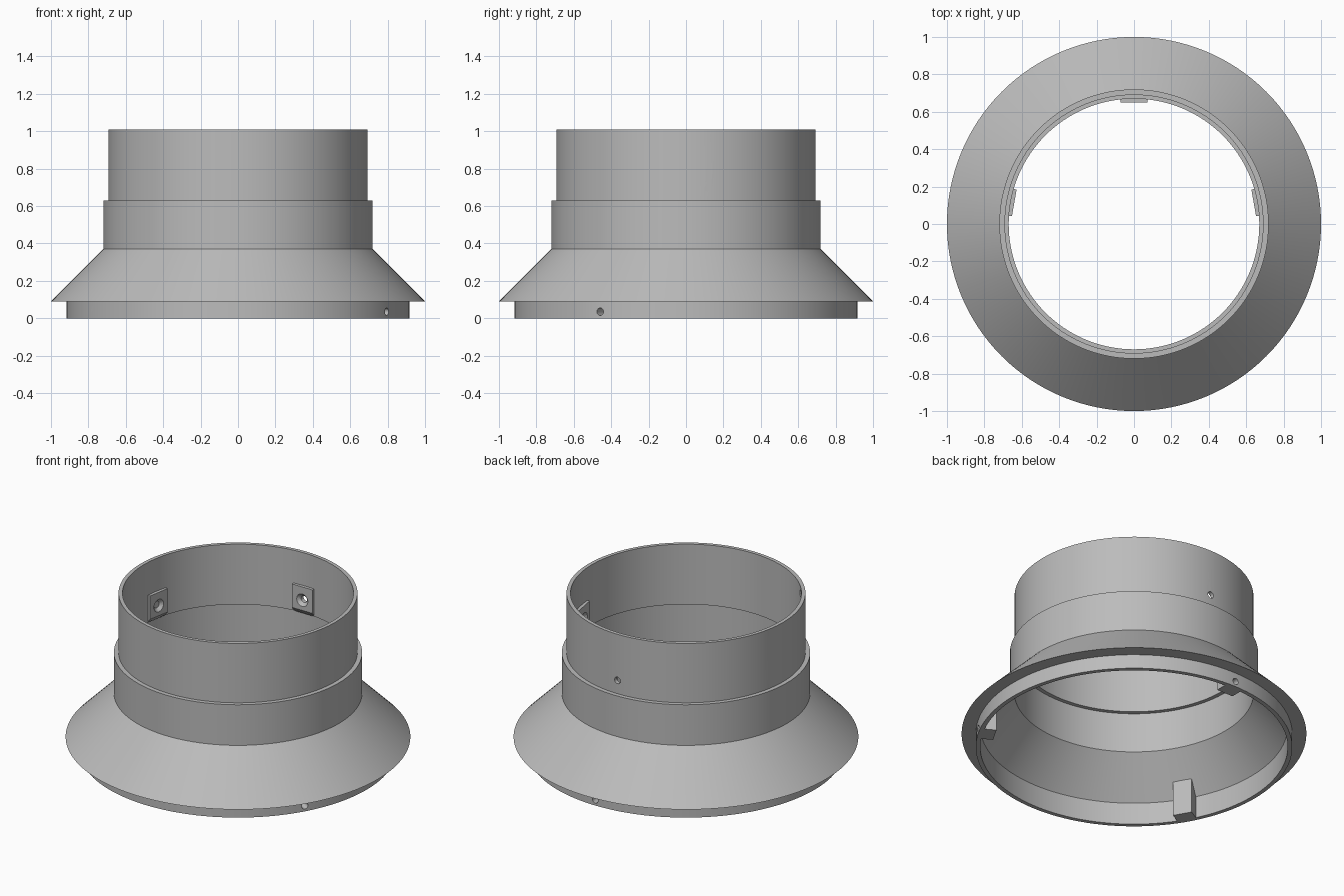
import bpy, bmesh, math
from mathutils import Matrix, Vector

if "Cube" in bpy.data.objects:
    bpy.data.objects.remove(bpy.data.objects["Cube"])

SEG = 128
grey = bpy.data.materials.new("plain grey")
grey.diffuse_color = (0.5, 0.5, 0.5, 1)
grey.use_nodes = True
grey.node_tree.nodes["Principled BSDF"].inputs["Base Color"].default_value = grey.diffuse_color


def finish(name, bm, mat=grey):
    bmesh.ops.recalc_face_normals(bm, faces=bm.faces)
    me = bpy.data.meshes.new(name)
    bm.to_mesh(me)
    bm.free()
    me.materials.append(mat)
    ob = bpy.data.objects.new(name, me)
    bpy.context.collection.objects.link(ob)
    return ob


def lathe(name, profile):
    """Closed (radius, z) profile spun round z."""
    bm = bmesh.new()
    rings = []
    for i in range(SEG):
        a = 2 * math.pi * i / SEG
        rings.append([bm.verts.new((r * math.cos(a), r * math.sin(a), z)) for r, z in profile])
    n = len(profile)
    for i in range(SEG):
        p, q = rings[i], rings[(i + 1) % SEG]
        for j in range(n):
            bm.faces.new((p[j], q[j], q[(j + 1) % n], p[(j + 1) % n]))
    return finish(name, bm)


def radial_prism(name, section, width, deg):
    """(radius, z) section extruded sideways, turned to an angle."""
    bm = bmesh.new()
    a, b = [[bm.verts.new((r, s * width / 2, z)) for r, z in section] for s in (-1, 1)]
    n = len(section)
    bm.faces.new(a)
    bm.faces.new(b)
    for j in range(n):
        bm.faces.new((a[j], a[(j + 1) % n], b[(j + 1) % n], b[j]))
    bm.transform(Matrix.Rotation(math.radians(deg), 4, 'Z'))
    return finish(name, bm)


def radial_pin(name, r_in, r_out, rad_in, rad_out, z, deg):
    """Cone or cylinder along a radius, used as a cutter."""
    bm = bmesh.new()
    bmesh.ops.create_cone(bm, cap_ends=True, segments=24, radius1=rad_in,
                          radius2=rad_out, depth=r_out - r_in)
    bm.transform(Matrix.Rotation(math.radians(deg), 4, 'Z')
                 @ Matrix.Translation(Vector(((r_in + r_out) / 2, 0, z)))
                 @ Matrix.Rotation(math.pi / 2, 4, 'Y'))
    return finish(name, bm)


def cut(ob, cutters):
    bpy.context.view_layer.objects.active = ob
    for c in cutters:
        m = ob.modifiers.new("cut", 'BOOLEAN')
        m.operation = 'DIFFERENCE'
        m.solver = 'EXACT'
        m.object = c
        bpy.ops.object.modifier_apply(modifier=m.name)


# Thin-walled collar with flared skirt and bottom ring
body = lathe("flared_collar", [
    (0.918, 0), (0.918, 0.09), (1.0, 0.09), (0.72, 0.37), (0.72, 0.63),
    (0.693, 0.63), (0.693, 1.01), (0.67, 1.01), (0.67, 0.625),
    (0.695, 0.625), (0.695, 0.37), (0.892, 0.14), (0.892, 0)])

cutters = []

# Screw pads inside the upper tube, with countersunk holes
for deg in (10, 90, 170):
    pad = radial_prism("screw_pad", [(0.674, 0.62), (0.674, 0.8), (0.65, 0.8), (0.65, 0.65)],
                       0.145, deg)
    hole = radial_pin("upper_hole_cutter", 0.6, 0.75, 0.021, 0.021, 0.715, deg)
    sink = radial_pin("countersink_cutter", 0.645, 0.668, 0.045, 0.021, 0.715, deg)
    cut(pad, [hole, sink])
    cut(body, [hole])
    cutters += [hole, sink]

# Blocks inside the bottom ring, with blind screw holes
for deg in (-30, 90, 210):
    block = radial_prism("ring_block", [(0.90, 0), (0.90, 0.14), (0.82, 0.225), (0.82, 0)],
                         0.115, deg)
    hole = radial_pin("lower_hole_cutter", 0.85, 1.05, 0.02, 0.02, 0.035, deg)
    cut(block, [hole])
    cut(body, [hole])
    cutters += [hole]

# Small shallow notch in the inner rim
notch = radial_prism("notch_cutter", [(0.64, 0.95), (0.64, 0.985), (0.68, 0.985), (0.68, 0.95)],
                     0.04, 223)
cut(body, [notch])
cutters.append(notch)

for c in cutters:
    bpy.data.objects.remove(c, do_unlink=True)

bpy.ops.object.select_all(action='DESELECT')
body.select_set(True)
bpy.context.view_layer.objects.active = body
bpy.ops.object.shade_smooth_by_angle(angle=math.radians(25))
